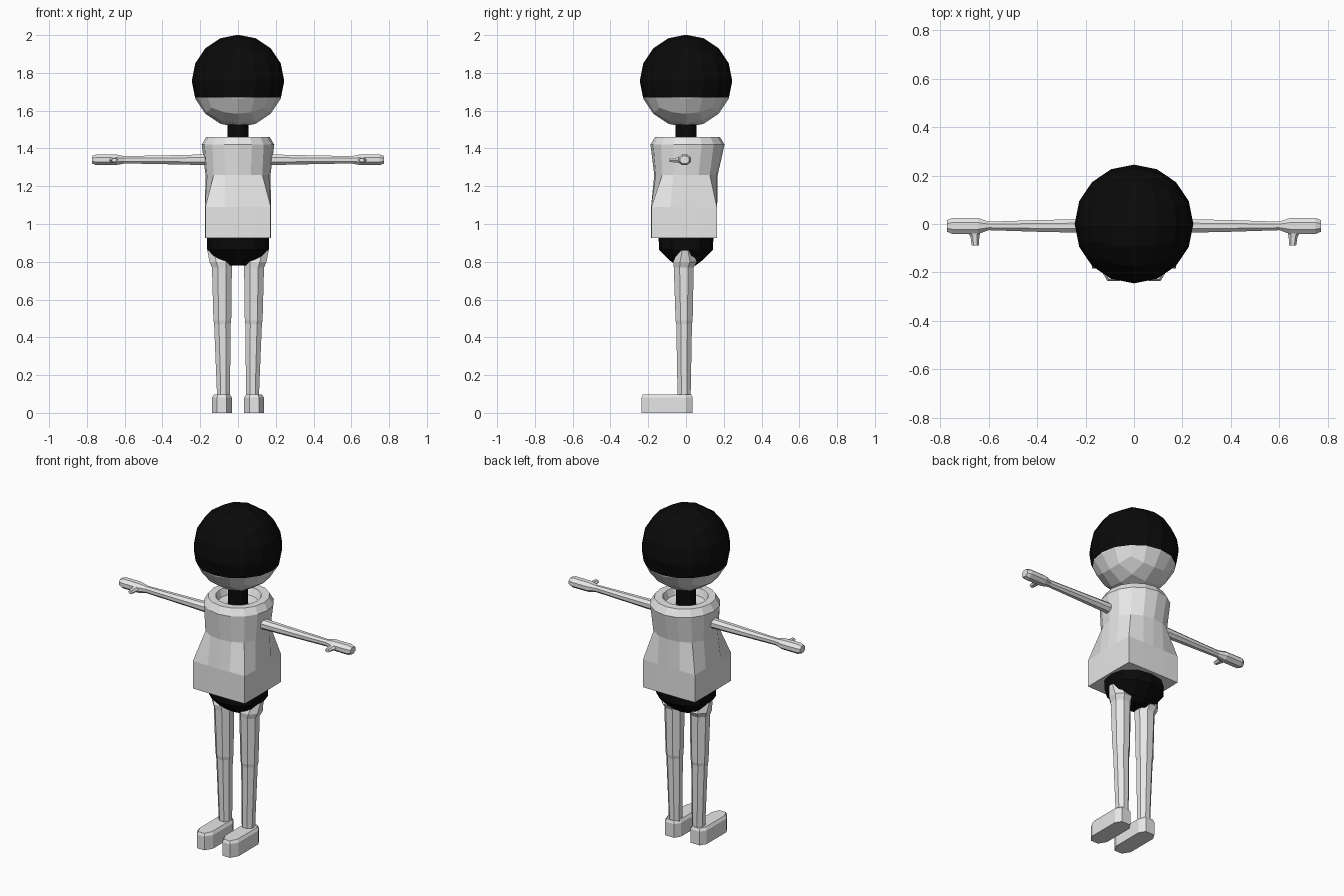
import bpy, bmesh, math
from mathutils import Vector

if "Cube" in bpy.data.objects:
    bpy.data.objects.remove(bpy.data.objects["Cube"])


def material(name, v):
    m = bpy.data.materials.new(name)
    m.diffuse_color = (v, v, v, 1)
    m.use_nodes = True
    m.node_tree.nodes["Principled BSDF"].inputs["Base Color"].default_value = m.diffuse_color
    return m


GREY = material("light grey", 0.8)
BLACK = material("black", 0.003)


def finish(name, bm, *mats):
    bmesh.ops.recalc_face_normals(bm, faces=bm.faces)
    me = bpy.data.meshes.new(name)
    bm.to_mesh(me)
    bm.free()
    for m in mats:
        me.materials.append(m)
    ob = bpy.data.objects.new(name, me)
    bpy.context.collection.objects.link(ob)
    return ob


def add_loft(bm, rings, sides, axis="z", turn=0.0):
    """rings: (position, centre a, centre b, radius a, radius b, squareness)"""
    loops = []
    for p, ca, cb, ra, rb, n in rings:
        loop = []
        for k in range(sides):
            t = 2 * math.pi * (k + turn) / sides
            c, s = math.cos(t), math.sin(t)
            r = (abs(c) ** n + abs(s) ** n) ** (-1 / n)
            a, b = ca + ra * r * c, cb + rb * r * s
            co = {"z": (a, b, p), "x": (p, a, b), "y": (a, p, b)}[axis]
            loop.append(bm.verts.new(co))
        loops.append(loop)
    for l0, l1 in zip(loops, loops[1:]):
        for k in range(sides):
            j = (k + 1) % sides
            bm.faces.new((l0[k], l0[j], l1[j], l1[k]))
    bm.faces.new(loops[0])
    bm.faces.new(loops[-1])


def loft(name, rings, sides, mat, axis="z", turn=0.0):
    bm = bmesh.new()
    add_loft(bm, rings, sides, axis, turn)
    return finish(name, bm, mat)


def mirror(ob):
    ob.modifiers.new("mirror", "MIRROR").use_axis = (True, False, False)
    return ob


# Head: quad sphere, black above the hairline
bm = bmesh.new()
bmesh.ops.create_cube(bm, size=2)
bmesh.ops.subdivide_edges(bm, edges=bm.edges[:], cuts=3, use_grid_fill=True)
for v in bm.verts:
    d = Vector([math.tan(c * math.pi / 4) for c in v.co]).normalized()
    v.co = d * 0.245 + Vector((0, 0, 1.757))
bmesh.ops.bisect_plane(bm, geom=bm.verts[:] + bm.edges[:] + bm.faces[:],
                       plane_co=(0, 0, 1.67), plane_no=(0, 0, 1))
for f in bm.faces:
    f.material_index = 1 if f.calc_center_median().z > 1.67 else 0
finish("head", bm, GREY, BLACK)

# Neck
loft("neck", [(1.38, 0, 0, 0.055, 0.055, 2), (1.56, 0, 0, 0.055, 0.055, 2)], 12, BLACK)

# Shirt: square hem, round chest, bevelled collar with a sunken opening
loft("shirt", [
    (0.925, 0, -0.01, 0.175, 0.175, 60),
    (1.09, 0, -0.01, 0.175, 0.175, 60),
    (1.26, 0, 0.0, 0.172, 0.168, 2.4),
    (1.42, 0, 0.008, 0.192, 0.196, 2),
    (1.46, 0, 0.008, 0.168, 0.172, 2),
    (1.46, 0, 0.005, 0.125, 0.128, 2),
    (1.42, 0, 0.003, 0.11, 0.11, 2),
    (1.41, 0, 0, 0.05, 0.05, 2)], 16, GREY)

# Shorts
loft("shorts", [
    (0.78, 0, 0, 0.075, 0.05, 2),
    (0.81, 0, 0, 0.13, 0.09, 2),
    (0.865, 0, 0, 0.163, 0.143, 2.3),
    (0.93, 0, 0, 0.165, 0.145, 2.3)], 12, BLACK)

# Legs
mirror(loft("leg", [
    (0.06, 0.077, -0.01, 0.037, 0.037, 2),
    (0.12, 0.077, -0.01, 0.038, 0.038, 2),
    (0.47, 0.083, -0.01, 0.047, 0.045, 2),
    (0.49, 0.083, -0.01, 0.051, 0.049, 2),
    (0.77, 0.085, -0.012, 0.057, 0.057, 2),
    (0.80, 0.09, -0.005, 0.066, 0.068, 2),
    (0.86, 0.105, -0.005, 0.062, 0.04, 2)], 8, GREY, turn=0.5))

# Feet: chamfered plan with a bevelled top
plan = [(-0.052, 0.0), (-0.03, 0.035), (0.03, 0.035), (0.052, 0.0),
        (0.052, -0.19), (0.025, -0.235), (-0.025, -0.235), (-0.052, -0.19)]
bm = bmesh.new()
loops = [[bm.verts.new((0.085 + x * s, (y + 0.1) * t - 0.1, z)) for x, y in plan]
         for z, s, t in ((0, 1, 1), (0.082, 1, 1), (0.098, 0.8, 0.95))]
for l0, l1 in zip(loops, loops[1:]):
    for k in range(8):
        j = (k + 1) % 8
        bm.faces.new((l0[k], l0[j], l1[j], l1[k]))
bm.faces.new(loops[0])
bm.faces.new(loops[-1])
mirror(finish("foot", bm, GREY))

# Arms with hands
mirror(loft("arm", [
    (0.15, -0.008, 1.34, 0.032, 0.031, 2),
    (0.40, -0.008, 1.34, 0.026, 0.025, 2),
    (0.60, -0.008, 1.34, 0.019, 0.021, 2),
    (0.645, -0.008, 1.34, 0.036, 0.030, 2),
    (0.75, -0.008, 1.34, 0.036, 0.031, 2),
    (0.772, -0.008, 1.34, 0.026, 0.022, 2)], 8, GREY, "x", 0.5))

# Thumbs
mirror(loft("thumb", [
    (-0.088, 0.655, 1.338, 0.015, 0.011, 2),
    (-0.055, 0.657, 1.338, 0.018, 0.014, 2),
    (-0.02, 0.662, 1.34, 0.03, 0.018, 2)], 6, GREY, "y"))
